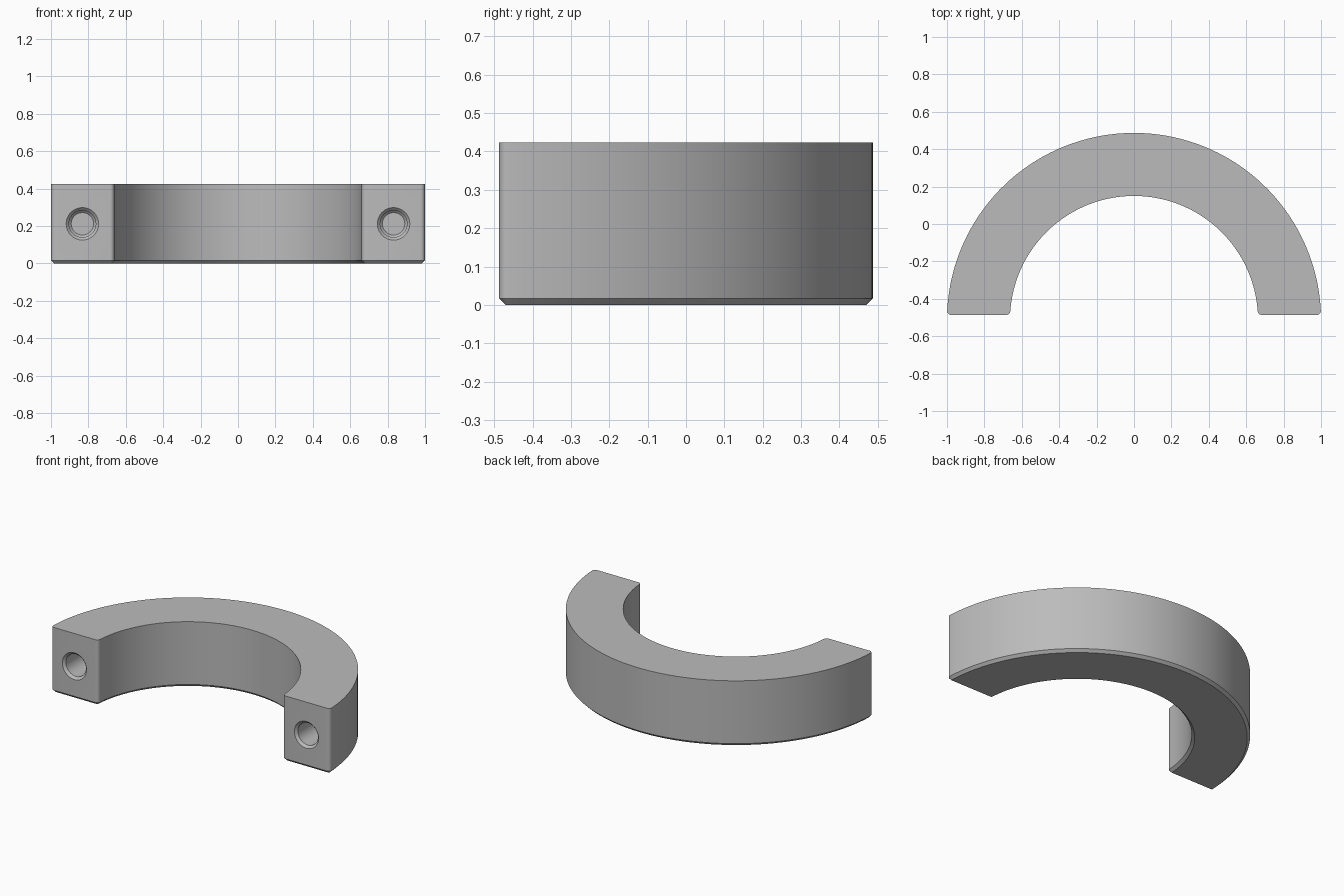
import bpy, bmesh
from math import sin, cos, pi, sqrt, atan2

cube = bpy.data.objects.get("Cube")
if cube:
    bpy.data.objects.remove(cube)

OUTER, INNER, HEIGHT = 1.0, 0.663, 0.424
CENTRE_Y, CUT = -0.513, 0.026      # ring centre, and end face measured from it
CORNER, CHAMFER = 0.022, 0.017

grey = bpy.data.materials.new("plain_grey")
grey.use_nodes = True
GREY = (0.5, 0.5, 0.5, 1)
grey.diffuse_color = GREY
grey.node_tree.nodes["Principled BSDF"].inputs["Base Color"].default_value = GREY


def arc(cx, cy, r, a0, a1, n):
    return [(cx + r * cos(a0 + (a1 - a0) * i / n),
             cy + r * sin(a0 + (a1 - a0) * i / n)) for i in range(n + 1)]


def outline(inset):
    """Half-ring outline with rounded end corners, shrunk by inset."""
    r = CORNER - inset
    ro, ri, y = OUTER - inset, INNER + inset, CUT + CORNER
    xo, xi = sqrt((ro - r) ** 2 - y * y), sqrt((ri + r) ** 2 - y * y)
    ao, ai = atan2(y, xo), atan2(y, xi)
    right = arc(xi, y, r, -pi + ai, -pi / 2, 5) + arc(xo, y, r, -pi / 2, ao, 5)
    left = [(-x, v) for x, v in reversed(right)]
    outer = arc(0, 0, ro, ao, pi - ao, 72)[1:-1]
    inner = arc(0, 0, ri, pi - ai, ai, 72)[1:-1]
    return right + outer + left + inner


def loft(bm, loops):
    """Skin a stack of equal point loops and cap both ends."""
    rings = [[bm.verts.new(p) for p in loop] for loop in loops]
    for a, b in zip(rings, rings[1:]):
        for i in range(len(a)):
            j = (i + 1) % len(a)
            bm.faces.new((a[i], a[j], b[j], b[i]))
    bm.faces.new(rings[0][::-1])
    bm.faces.new(rings[-1])


def make_object(name, bm):
    bmesh.ops.recalc_face_normals(bm, faces=bm.faces)
    mesh = bpy.data.meshes.new(name)
    bm.to_mesh(mesh)
    bm.free()
    mesh.materials.append(grey)
    ob = bpy.data.objects.new(name, mesh)
    bpy.context.collection.objects.link(ob)
    return ob


# Half ring with a chamfered underside
bm = bmesh.new()
levels = [(CHAMFER, 0), (0, CHAMFER), (0, HEIGHT)]
loft(bm, [[(x, y + CENTRE_Y, z) for x, y in outline(d)] for d, z in levels])
ring = make_object("half_ring", bm)

# Countersunk blind bolt holes in both end faces
bm = bmesh.new()
face_y = CENTRE_Y + CUT
hole = [(0.087, -0.02), (0.087, 0), (0.072, 0.015), (0.072, 0.3), (0.06, 0.312)]
for side in (-1, 1):
    loft(bm, [[(side * 0.832 + x, face_y + depth, HEIGHT / 2 + z)
               for x, z in arc(0, 0, r, 0, 2 * pi, 32)[:-1]] for r, depth in hole])
cutter = make_object("hole_cutter", bm)
cutter.hide_render = True

cut = ring.modifiers.new("bolt_holes", 'BOOLEAN')
cut.operation, cut.solver, cut.object = 'DIFFERENCE', 'EXACT', cutter
bpy.ops.object.select_all(action='DESELECT')
bpy.context.view_layer.objects.active = ring
ring.select_set(True)
bpy.ops.object.modifier_apply(modifier=cut.name)
bpy.data.objects.remove(cutter)
bpy.ops.object.shade_smooth_by_angle(angle=pi / 6)
